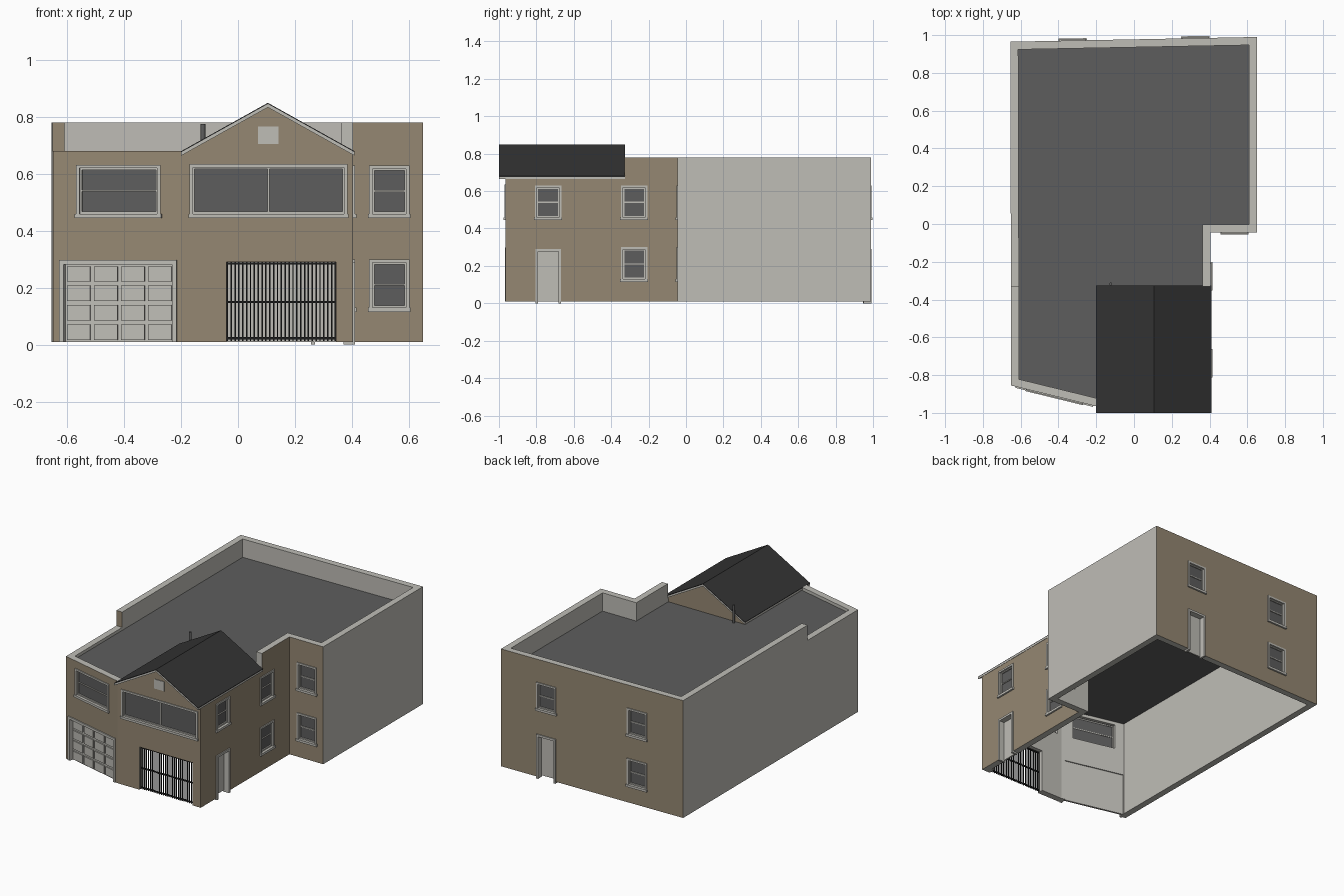
import bpy, bmesh
from mathutils import Vector, Matrix

cube = bpy.data.objects.get("Cube")
if cube:
    bpy.data.objects.remove(cube)


def material(name, r, g, b):
    m = bpy.data.materials.new(name)
    m.use_nodes = True
    m.diffuse_color = (r, g, b, 1)
    m.node_tree.nodes["Principled BSDF"].inputs["Base Color"].default_value = (r, g, b, 1)
    return m


TAN = material("tan_render", .30, .245, .17)
PALE = material("pale_trim", .52, .51, .47)
GREY = material("grey_roof_and_glass", .11, .11, .11)
DARK = material("dark_roofing", .034, .034, .034)
BLACK = material("black_iron", .012, .012, .012)

BASE, EAVE, TOP, FLOOR, THICK = .01, .68, .78, .66, .042


def finish(name, bm, mats):
    bmesh.ops.recalc_face_normals(bm, faces=bm.faces)
    mesh = bpy.data.meshes.new(name)
    bm.to_mesh(mesh)
    bm.free()
    for m in mats:
        mesh.materials.append(m)
    obj = bpy.data.objects.new(name, mesh)
    bpy.context.collection.objects.link(obj)
    return obj


def prism(name, points, offset, mats):
    """Extrude a flat polygon along an offset vector."""
    bm = bmesh.new()
    face = bm.faces.new([bm.verts.new(p) for p in points])
    out = bmesh.ops.extrude_face_region(bm, geom=[face], use_keep_orig=True)
    moved = [v for v in out["geom"] if isinstance(v, bmesh.types.BMVert)]
    bmesh.ops.translate(bm, verts=moved, vec=offset)
    return finish(name, bm, mats)


class Wall:
    """Local frame of a wall: u along it, n outward, z up."""

    def __init__(self, a, b):
        self.a, self.b = Vector(a), Vector(b)
        self.d = (self.b - self.a).normalized()
        self.n = Vector((self.d.y, -self.d.x))
        self.cutters = []

    def u(self, c):
        k = 0 if abs(self.d.x) > abs(self.d.y) else 1
        return (c - self.a[k]) / self.d[k]

    def boxes(self, name, spans, mat):
        frame = Matrix(((self.d.x, self.n.x, 0, self.a.x),
                        (self.d.y, self.n.y, 0, self.a.y),
                        (0, 0, 1, 0), (0, 0, 0, 1)))
        bm = bmesh.new()
        for u0, u1, n0, n1, z0, z1 in spans:
            m = (frame @ Matrix.Translation(((u0 + u1) / 2, (n0 + n1) / 2, (z0 + z1) / 2))
                 @ Matrix.Diagonal((u1 - u0, n1 - n0, z1 - z0, 1)))
            bmesh.ops.create_cube(bm, size=1, matrix=m)
        return finish(name, bm, [mat])

    def cut(self, u0, u1, z0, z1):
        self.cutters.append(self.boxes("cutter", [(u0, u1, -.1, .06, z0, z1)], PALE))


# Footprint, counter-clockwise from the front corner beside the garage
names = ["front_garage", "front_gable", "side_entrance", "front_wing", "plain_side", "back", "long_side"]
loop = [Vector(p) for p in ((-.65, -.855), (-.2, -.965), (.405, -.965), (.405, -.045),
                            (.65, -.045), (.65, .99), (-.655, .965))]
count = len(loop)
walls = {n: Wall(loop[i], loop[(i + 1) % count]) for i, n in enumerate(names)}

# Mitred inner corners
inner = []
for i, p in enumerate(loop):
    n1, n2 = walls[names[i - 1]].n, walls[names[i]].n
    inner.append(p - (n1 + n2) * THICK / (1 + n1.dot(n2)))


def wall_piece(name, quad, z0, z1, outer, ends):
    """Wall segment from outer a, outer b, inner b, inner a."""
    obj = prism(name, [(p.x, p.y, z0) for p in quad], (0, 0, z1 - z0), [PALE, outer, ends])
    a, b, c, d = quad
    run = (b - a).normalized()
    out = Vector((run.y, -run.x))
    for f in obj.data.polygons:
        if abs(f.normal.z) < .5:
            side = f.normal.xy.dot(out)
            f.material_index = 1 if side > .95 else 2 if side > -.95 else 0
    return obj


def outer_colour(name):
    return PALE if name in ("plain_side", "long_side") else TAN


shells = {}
for i, n in enumerate(names):
    j = (i + 1) % count
    shells[n] = wall_piece(n + "_wall", (loop[i], loop[j], inner[j], inner[i]), BASE, EAVE, outer_colour(n), PALE)

# Raised parapet round the rear, stopping behind the gable roof
STEP = -.33


def at_step(a, b):
    return a.lerp(b, (STEP - a.y) / (b.y - a.y))


rim_out = [at_step(loop[2], loop[3])] + loop[3:] + [at_step(loop[6], loop[0])]
rim_in = [at_step(inner[2], inner[3])] + inner[3:] + [at_step(inner[6], inner[0])]
for i, n in enumerate(names[2:]):
    wall_piece(n + "_parapet", (rim_out[i], rim_out[i + 1], rim_in[i + 1], rim_in[i]), EAVE, TOP,
               outer_colour(n), TAN if n == "long_side" else PALE)

# Flat roof
prism("flat_roof", [(p.x, p.y, FLOOR - .015) for p in inner], (0, 0, .015), [GREY])


def surround(u0, u1, z0, z1, w, n0, n1):
    """Two jambs and a head."""
    return [(u0, u0 + w, n0, n1, z0, z1), (u1 - w, u1, n0, n1, z0, z1), (u0 + w, u1 - w, n0, n1, z1 - w, z1)]


def window(name, wall, c, width, z0, z1, rail=True, mullion=False):
    w = walls[wall]
    u0, u1 = w.u(c) - width / 2, w.u(c) + width / 2
    mid_u, mid_z = (u0 + u1) / 2, (z0 + z1) / 2
    w.cut(u0 + .008, u1 - .008, z0 + .008, z1 - .008)
    frame = surround(u0, u1, z0, z1, .012, -.02, .006)
    frame += [(u0 - .004, u1 + .004, -.02, .011, z0 - .005, z0 + .01)]
    frame += surround(u0 + .012, u1 - .012, z0 + .01, z1 - .012, .006, -.025, -.006)
    frame += [(u0 + .012, u1 - .012, -.025, -.006, z0 + .01, z0 + .018)]
    if rail:
        frame += [(u0 + .012, u1 - .012, -.025, -.008, mid_z - .003, mid_z + .003)]
    if mullion:
        frame += [(mid_u - .003, mid_u + .003, -.025, -.008, z0 + .01, z1 - .012)]
    w.boxes(name + "_frame", frame, PALE)
    w.boxes(name + "_glass", [(u0 + .008, u1 - .008, -.022, -.014, z0 + .008, z1 - .008)], GREY)


def door(name, wall, c, width):
    w = walls[wall]
    u0, u1 = w.u(c) - width / 2, w.u(c) + width / 2
    w.cut(u0 + .01, u1 - .01, -.05, .28)
    w.boxes(name + "_frame", surround(u0, u1, 0, .29, .014, -.035, .007), PALE)
    w.boxes(name + "_leaf", [(u0 + .01, u1 - .01, -.04, -.03, BASE, .282)], PALE)


# Sash windows, upper and lower
for label, wall, c, levels in (("wing", "front_wing", .532, "ul"), ("side_front", "side_entrance", -.737, "u"),
                               ("side_rear", "side_entrance", -.277, "ul"),
                               ("back_a", "back", -.325, "ul"), ("back_b", "back", .325, "u")):
    for level in levels:
        bottom = .45 if level == "u" else .12
        window(f"{label}_{'upper' if level == 'u' else 'lower'}_window", wall, c, .142, bottom, bottom + .18)
window("garage_upper_window", "front_garage", -.42, .305, .45, .632)
window("picture_window", "front_gable", .107, .555, .45, .635, rail=False, mullion=True)
door("side_door", "side_entrance", -.737, .137)
door("back_door", "back", .325, .137)

# Sectional garage door with raised panels
w = walls["front_garage"]
g0, g1 = w.u(-.627), w.u(-.215)
w.cut(g0 + .012, g1 - .012, -.05, .285)
w.boxes("garage_frame", surround(g0, g1, BASE, .298, .016, -.03, .007), PALE)
w.boxes("garage_door", [(g0 + .012, g1 - .012, -.035, -.022, BASE, .287)], PALE)
cell_u, cell_z = (g1 - g0 - .032) / 4, (.282 - BASE) / 4
panels = []
for i in range(4):
    for j in range(4):
        pu, pz = g0 + .016 + i * cell_u, BASE + j * cell_z
        panels.append((pu + .007, pu + cell_u - .007, -.024, -.014, pz + .007, pz + cell_z - .007))
w.boxes("garage_panels", panels, PALE)

# Open gateway with iron bars
w = walls["front_gable"]
b0, b1 = w.u(-.04), w.u(.345)
w.cut(b0, b1, -.05, .29)
bars = [(b0, b1, -.018, -.01, z - .004, z + .004) for z in (.022, .15, .285)]
for i in range(29):
    x = b0 + (b1 - b0 - .005) * i / 28
    bars.append((x, x + .005, -.016, -.011, .012, .29))
w.boxes("iron_gate", bars, BLACK)
w.boxes("gable_vent", [(w.u(.07), w.u(.142), -.01, .004, .705, .767)], PALE)

# Cut the openings and drop the cutters
for n, wall in walls.items():
    obj = shells[n]
    for c in wall.cutters:
        mod = obj.modifiers.new("opening", "BOOLEAN")
        mod.operation, mod.solver, mod.object = "DIFFERENCE", "EXACT", c
    bpy.context.view_layer.update()
    solid = bpy.data.meshes.new_from_object(obj.evaluated_get(bpy.context.evaluated_depsgraph_get()))
    obj.modifiers.clear()
    obj.data = solid
    for c in wall.cutters:
        bpy.data.objects.remove(c)

# Gable body and pitched roof
LEFT, RIDGE, RIGHT, PEAK = -.2, .105, .41, .85
prism("gable_body", [(x, -.965, z) for x, z in ((LEFT + .005, FLOOR), (RIGHT - .005, FLOOR), (RIGHT - .005, .67),
                                                (RIDGE, PEAK - .012), (LEFT + .005, .67))], (0, .63, 0), [TAN])


def chevron(name, drop, thick, y0, y1, mat):
    ridge = [(LEFT, EAVE), (RIDGE, PEAK), (RIGHT, EAVE)]
    pts = [(x, y0, z - drop) for x, z in ridge] + [(x, y0, z - drop - thick) for x, z in reversed(ridge)]
    prism(name, pts, (0, y1 - y0, 0), [mat])


chevron("roof_covering", 0, .004, -1.0, -.325, DARK)
chevron("roof_verge", .004, .012, -.999, -.326, PALE)

# Vent pipe beside the gable
bm = bmesh.new()
bmesh.ops.create_cone(bm, cap_ends=True, segments=12, radius1=.008, radius2=.008, depth=.12,
                      matrix=Matrix.Translation((-.123, -.318, .715)))
finish("vent_pipe", bm, [GREY])
